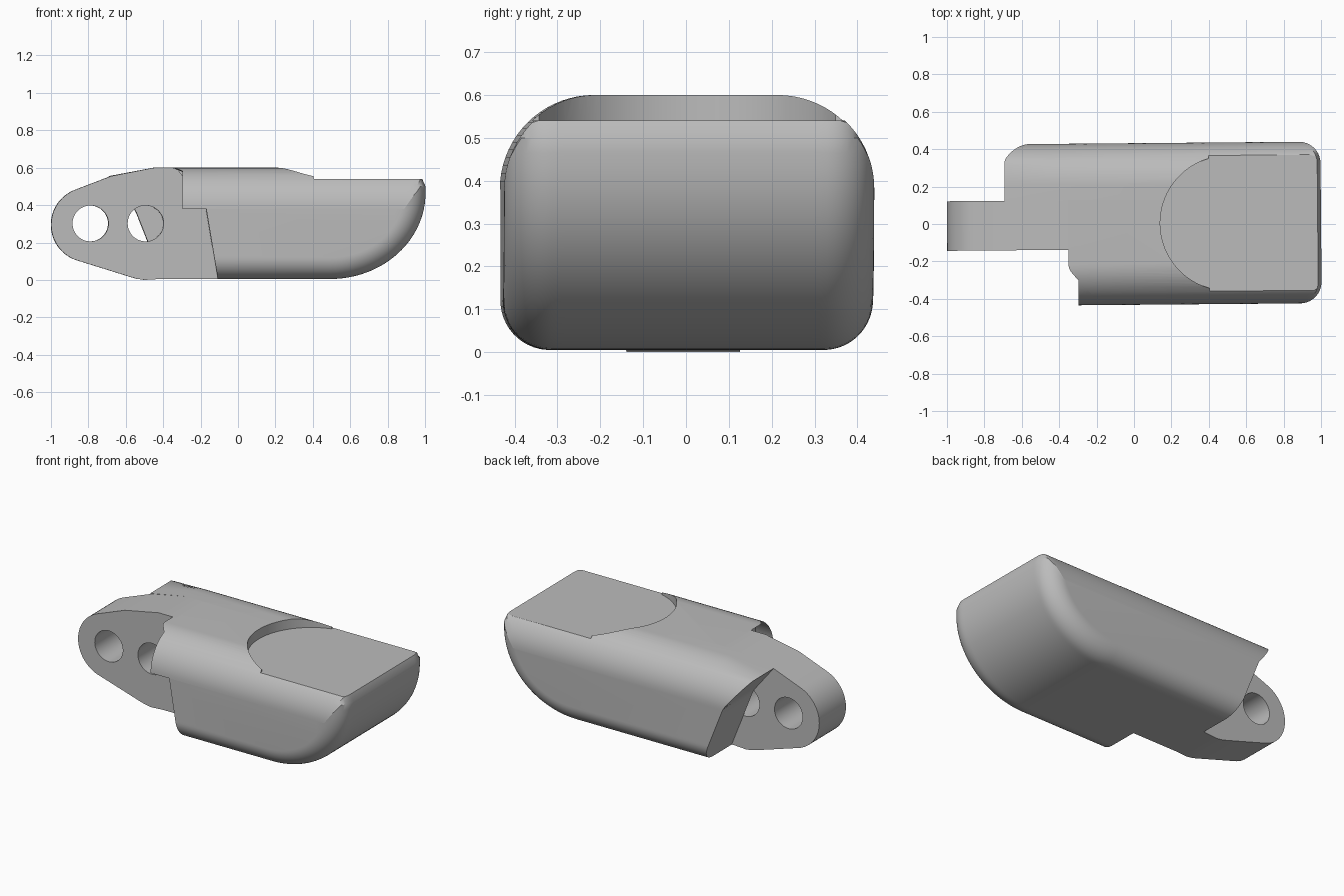
import bpy, bmesh, math
from mathutils import Matrix

cube = bpy.data.objects.get("Cube")
if cube:
    bpy.data.objects.remove(cube, do_unlink=True)

grey = bpy.data.materials.new("plain grey")
grey.use_nodes = True
colour = (0.5, 0.5, 0.5, 1)
grey.diffuse_color = colour
grey.node_tree.nodes["Principled BSDF"].inputs["Base Color"].default_value = colour

HALF_W, TOP, BASE = 0.432, 0.6, 0.005
R_TOP, R_LOW = 0.22, 0.115
TAB_FRONT, TAB_BACK = -0.135, 0.13
SKEW = Matrix.Rotation(0.0085, 4, 'Z')  # the whole part sits slightly turned


def loft(name, rings):
    """Skin equal-length closed rings and cap both ends."""
    bm = bmesh.new()
    loops = [[bm.verts.new(p) for p in ring] for ring in rings]
    n = len(loops[0])
    for a, b in zip(loops, loops[1:]):
        for i in range(n):
            j = (i + 1) % n
            bm.faces.new((a[i], a[j], b[j], b[i]))
    bm.faces.new(loops[0])
    bm.faces.new(loops[-1])
    bmesh.ops.recalc_face_normals(bm, faces=bm.faces)
    mesh = bpy.data.meshes.new(name)
    bm.to_mesh(mesh)
    bm.free()
    mesh.transform(SKEW)
    mesh.materials.append(grey)
    ob = bpy.data.objects.new(name, mesh)
    bpy.context.collection.objects.link(ob)
    return ob


def prism_y(name, outline, y0, y1):
    return loft(name, [[(x, y, z) for x, z in outline] for y in (y0, y1)])


def select(ob):
    bpy.ops.object.select_all(action='DESELECT')
    ob.select_set(True)
    bpy.context.view_layer.objects.active = ob


def cut(ob, cutter):
    cutter.hide_render = True
    mod = ob.modifiers.new("cut", 'BOOLEAN')
    mod.operation = 'DIFFERENCE'
    mod.solver = 'EXACT'
    mod.object = cutter
    select(ob)
    bpy.ops.object.modifier_apply(modifier=mod.name)


def arc(cx, cy, rx, ry, a0, a1, n):
    angles = [math.radians(a0 + (a1 - a0) * i / n) for i in range(n + 1)]
    return [(cx + rx * math.cos(a), cy + ry * math.sin(a)) for a in angles]


def along(curve, z):
    """x on a (x, z) polyline at height z."""
    for (xa, za), (xb, zb) in zip(curve, curve[1:]):
        if z <= zb:
            break
    return xa + (xb - xa) * (z - za) / (zb - za)


def inset(r, y):
    """How far a fillet of radius r pulls the surface in at this y."""
    d = max(0, abs(y) - (HALF_W - r))
    return r - math.sqrt(max(0, r * r - d * d))


def section(y, edge, mid_x, peak):
    """Long profile of the body at y: underside, bow, top, rear edge."""
    low, top = inset(R_LOW, y), TOP - inset(R_TOP, y)
    base = BASE + low
    bow = arc(0.49, 0.465, 0.51 - low, 0.46 - low, -90, 0, 24)
    end = max(min(0.5, top - 0.005), 0.37)
    pts = bow + [(1 - low, max(end, 0.468)), (0.982 - low, 0.54), (0.95 - low, max(top, 0.545))]
    # keep the bow under the rounded top edge
    pts = [(x, min(z, top)) for x, z in pts]
    pts.append((mid_x, top))
    high = min(top, peak)
    steps = 20
    for i in range(steps + 1):
        z = high + (base - high) * i / steps
        pts.append((along(edge, z), z))
    return [(x, y, z) for x, z in pts]


# Rear edges of the two body sides, seen from the front
front_edge = [(-0.11, 0), (-0.172, 0.37)] + arc(-0.385, 0.37, 0.213, 0.232, 8, 80, 10) + [(-0.355, 0.601)]
back_edge = [(-0.40, 0), (-0.55, 0.38), (-0.69, 0.555), (-0.70, 0.601)]

# y stations, dense where the sides round over
side = [HALF_W - R_TOP + R_TOP * math.sin(math.pi / 2 * i / 18) for i in range(19)]
front_ys = [-y for y in reversed(side)] + [TAB_BACK]
back_ys = [TAB_BACK] + side
body_front = loft("body_front", [section(y, front_edge, -0.3, TOP) for y in front_ys])
body_back = loft("body_back", [section(y, back_edge, -0.45, 0.555) for y in back_ys])

# Lowered deck with a round rear wall
deck = arc(0.5, 0, 0.36, 0.36, 106, 254, 40) + [(0.42, -0.6), (1.2, -0.6), (1.2, 0.6), (0.42, 0.6)]
deck_cutter = loft("deck_cutter", [[(x, y, z) for x, y in deck] for z in (0.54, 0.8)])
for part in (body_front, body_back):
    cut(part, deck_cutter)

# Hinge tab with a rounded end and two pin holes
outline = [(-0.33, 0.6), (-0.45, 0.6), (-0.68, 0.555)]
outline += arc(-0.8, 0.295, 0.2, 0.2, 110, 250, 28)
outline += [(-0.57, 0.014), (-0.54, 0.006), (-0.5, 0), (-0.42, BASE), (-0.1, BASE), (-0.16, 0.37)]
tab = prism_y("hinge_tab", outline, TAB_FRONT, TAB_BACK)
cutters = [deck_cutter]
for x in (-0.79, -0.495):
    hole = prism_y("hole_cutter", arc(x, 0.302, 0.096, 0.096, 0, 352.5, 47), -0.3, 0.3)
    cut(tab, hole)
    cutters.append(hole)
for c in cutters:
    bpy.data.objects.remove(c, do_unlink=True)

for part in (body_front, body_back, tab):
    select(part)
    bpy.ops.object.shade_smooth_by_angle(angle=math.radians(25))
